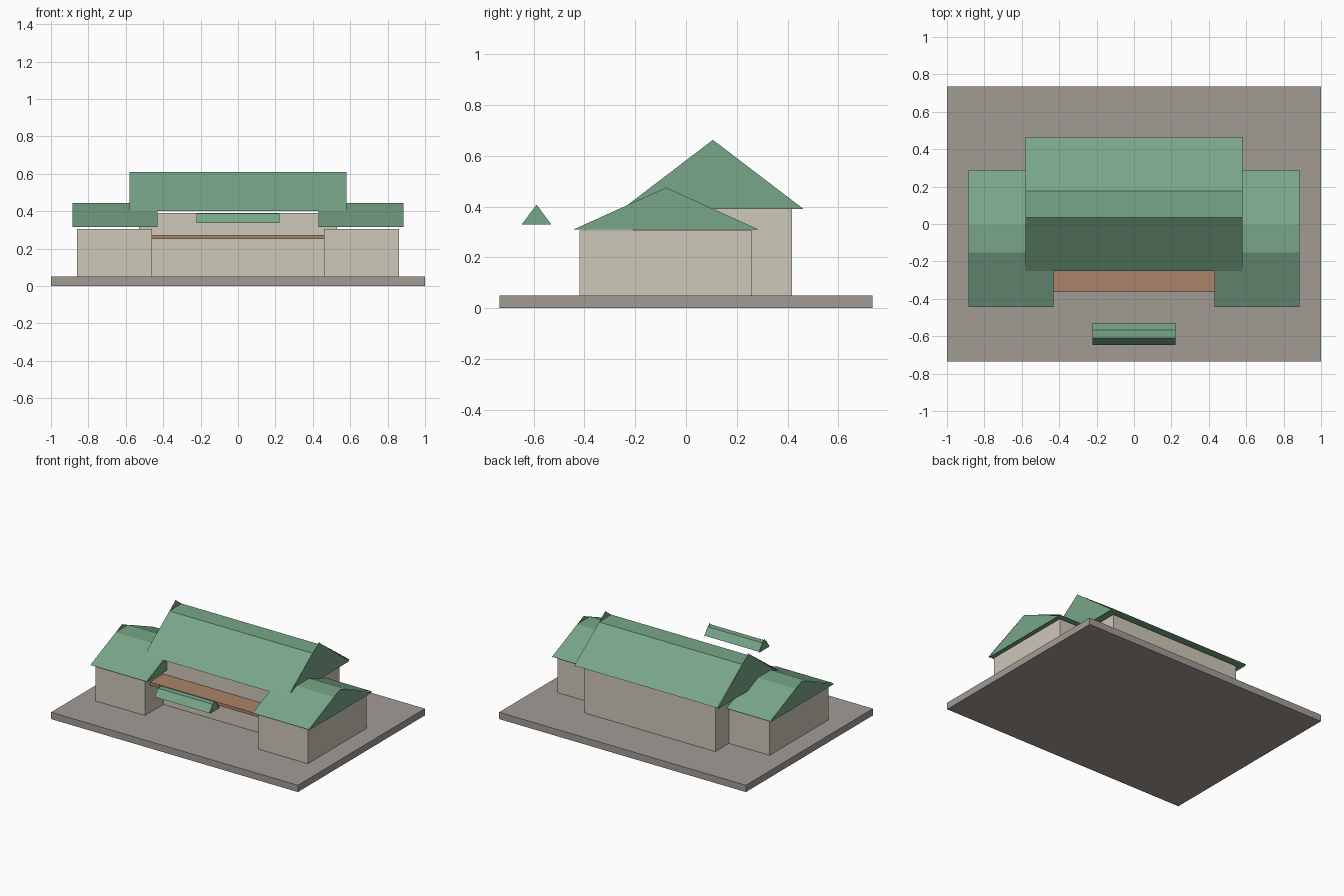
import bpy
import bmesh

cube = bpy.data.objects.get("Cube")
if cube:
    bpy.data.objects.remove(cube, do_unlink=True)


def material(name, rgb):
    mat = bpy.data.materials.new(name)
    mat.use_nodes = True
    color = (*rgb, 1)
    mat.diffuse_color = color
    mat.node_tree.nodes["Principled BSDF"].inputs["Base Color"].default_value = color
    return mat


green = material("green_roof", (0.19, 0.38, 0.25))
cream = material("cream_wall", (0.62, 0.58, 0.49))
stone = material("grey_stone", (0.36, 0.33, 0.30))
brown = material("brown_wood", (0.40, 0.23, 0.14))


def finish(name, bm, mat):
    mesh = bpy.data.meshes.new(name)
    bm.to_mesh(mesh)
    bm.free()
    mesh.materials.append(mat)
    obj = bpy.data.objects.new(name, mesh)
    bpy.context.collection.objects.link(obj)
    return obj


def box(name, xs, ys, zs, mat):
    bm = bmesh.new()
    bmesh.ops.create_cube(bm, size=1)
    for v in bm.verts:
        v.co = [span[0] if c < 0 else span[1] for c, span in zip(v.co, (xs, ys, zs))]
    return finish(name, bm, mat)


def roof(name, xs, ys, eave, flat_z, flat_half, gable_base, apex):
    """Flat-topped roof shell, with pointed gable sheets rising past its ends."""
    mid = sum(ys) / 2
    profile = [(ys[0], eave), (ys[1], eave), (mid + flat_half, flat_z), (mid - flat_half, flat_z)]
    bm = bmesh.new()
    left, right = [[bm.verts.new((x, y, z)) for y, z in profile] for x in xs]
    for i in range(4):
        j = (i + 1) % 4
        bm.faces.new((left[j], left[i], right[i], right[j]))
    bmesh.ops.recalc_face_normals(bm, faces=bm.faces)
    # Check that the shell faces outward: the bottom must look down
    bm.normal_update()
    if min(bm.faces, key=lambda f: f.calc_center_median().z).normal.z > 0:
        bmesh.ops.reverse_faces(bm, faces=bm.faces)
    finish(name, bm, green)

    bm = bmesh.new()
    for x, order in ((xs[0], -1), (xs[1], 1)):
        tri = [(ys[0], gable_base), (ys[1], gable_base), (mid, apex)][::order]
        bm.faces.new([bm.verts.new((x, y, z)) for y, z in tri])
    finish(name + "_gables", bm, green)


# Ground slab
box("base_slab", (-1, 1), (-0.735, 0.735), (0, 0.05), stone)

# Main hall
box("hall_walls", (-0.53, 0.53), (-0.206, 0.418), (0.05, 0.39), cream)
roof("hall_roof", (-0.58, 0.58), (-0.252, 0.464), 0.40, 0.61, 0.071, 0.39, 0.663)

# Side wings
for side, xs, roof_xs in (("left", (0.46, 0.86), (0.43, 0.885)),
                          ("right", (-0.86, -0.46), (-0.885, -0.43))):
    box(side + "_wing_walls", xs, (-0.42, 0.26), (0.05, 0.305), cream)
    roof(side + "_wing_roof", roof_xs, (-0.445, 0.288), 0.316, 0.443, 0.073, 0.309, 0.475)

# Entrance canopy and small floating roof in front
box("entrance_canopy", (-0.46, 0.46), (-0.363, -0.2), (0.25, 0.273), brown)
roof("entrance_roof", (-0.222, 0.222), (-0.648, -0.53), 0.336, 0.387, 0.021, 0.329, 0.408)
